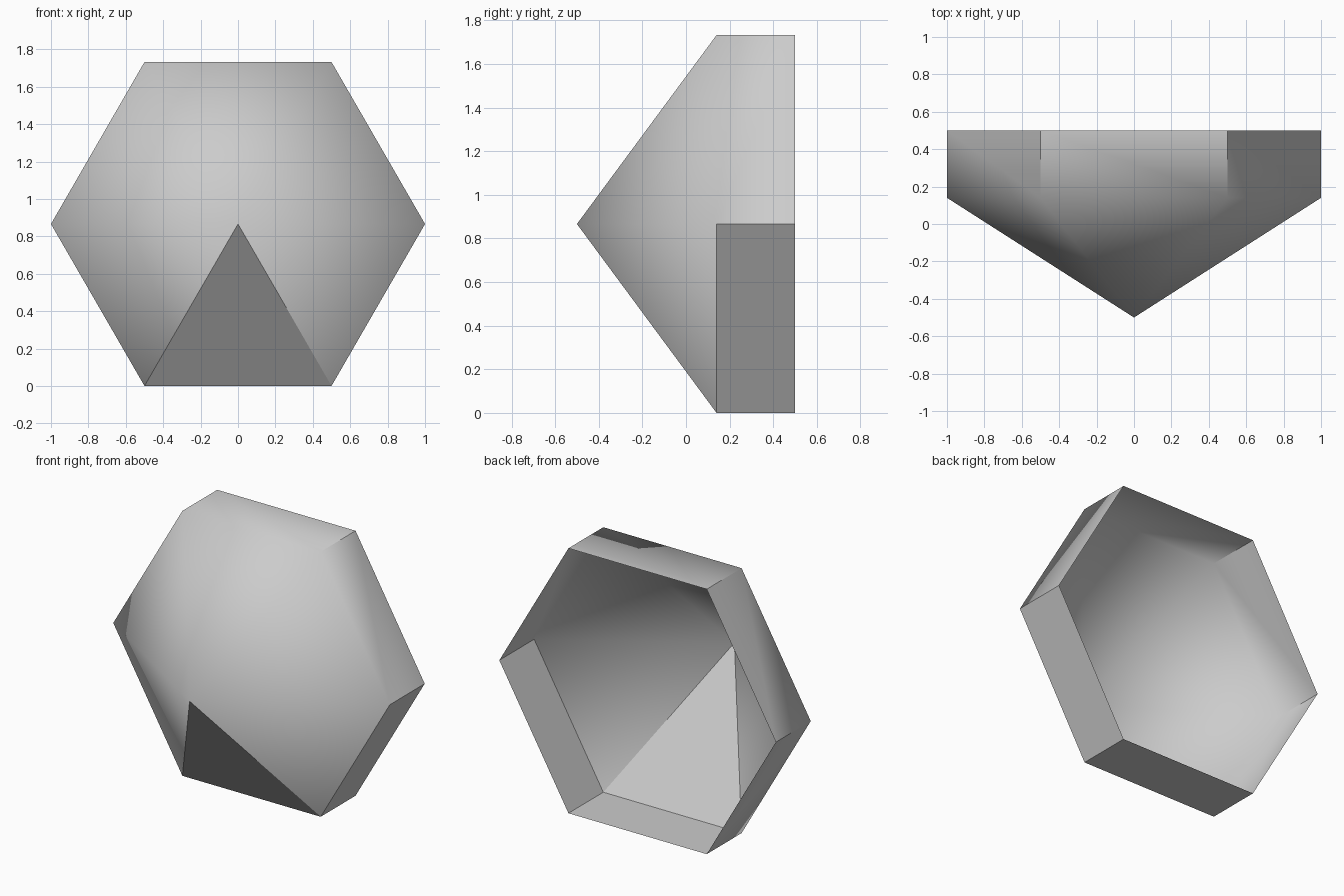
import bpy, bmesh, math

if "Cube" in bpy.data.objects:
    bpy.data.objects.remove(bpy.data.objects["Cube"])

SIDES = 6
APEX_Y, RING_Y, BACK_Y = -0.5, 0.14, 0.5
CENTRE_Z = math.sqrt(3) / 2

bm = bmesh.new()


def hex_ring(y):
    return [bm.verts.new((math.cos(i * math.tau / SIDES), y,
                          CENTRE_Z + math.sin(i * math.tau / SIDES)))
            for i in range(SIDES)]


# Shallow six-sided point with a straight rim behind it, open at the back
apex = bm.verts.new((0, APEX_Y, CENTRE_Z))
front, back = hex_ring(RING_Y), hex_ring(BACK_Y)
slopes, walls = [], []
for i in range(SIDES):
    j = (i + 1) % SIDES
    slopes.append(bm.faces.new((apex, front[i], front[j])))
    walls.append(bm.faces.new((front[i], back[i], back[j], front[j])))

# Smooth shading, with creases round the rim corners and the lower facets
for face in bm.faces:
    face.smooth = True
for i in range(SIDES):
    bm.edges.get((front[i], back[i])).smooth = False
for face in (slopes[4], walls[5], walls[4]):
    for edge in face.edges:
        edge.smooth = False

bm.normal_update()
mesh = bpy.data.meshes.new("hexagonal_shell")
bm.to_mesh(mesh)
bm.free()
shell = bpy.data.objects.new("hexagonal_shell", mesh)
bpy.context.collection.objects.link(shell)
